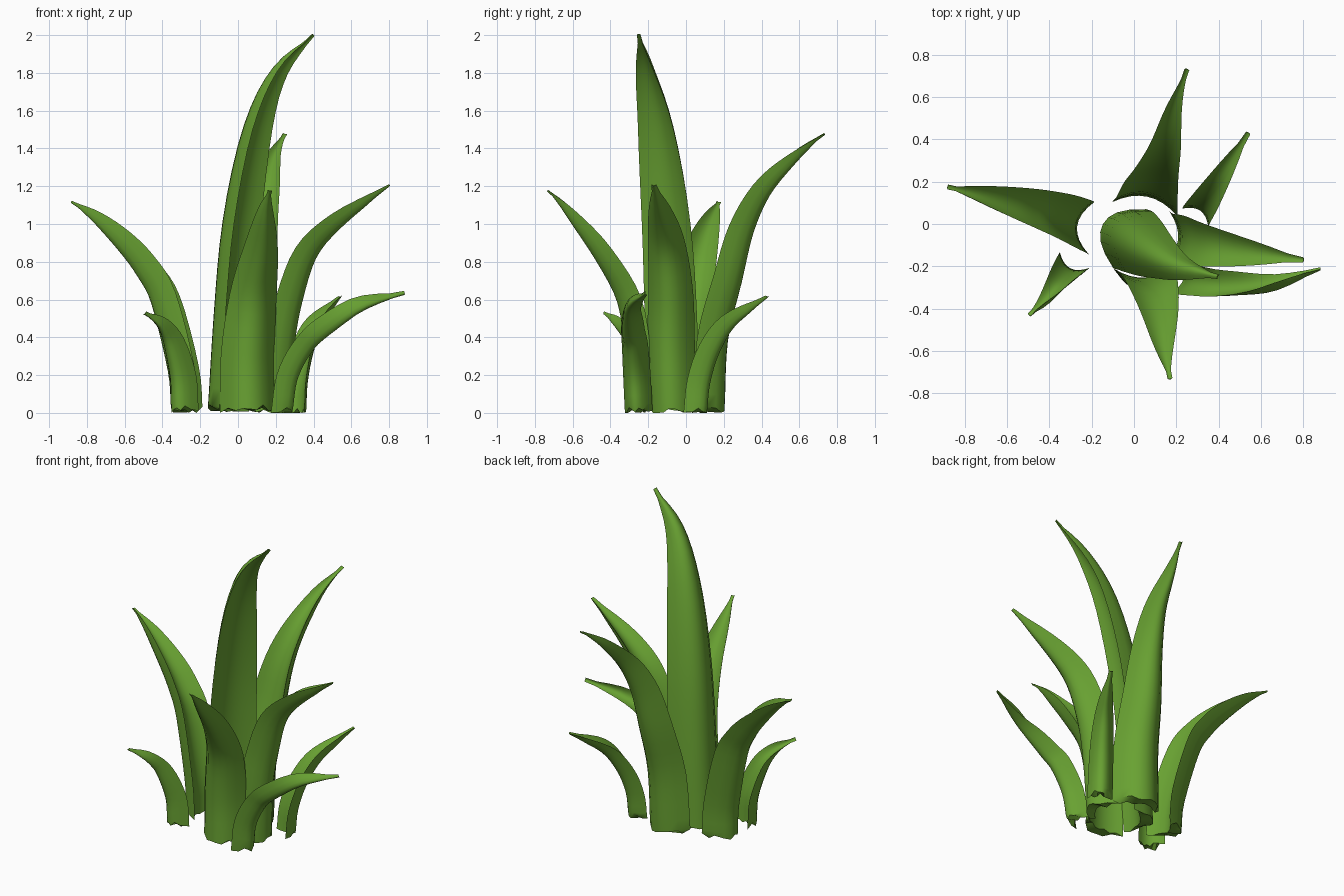
import bpy, bmesh, math, random
from mathutils import Vector

if "Cube" in bpy.data.objects:
    bpy.data.objects.remove(bpy.data.objects["Cube"])

random.seed(4)
green = bpy.data.materials.new("leaf green")
green.diffuse_color = (0.14, 0.36, 0.032, 1)
green.use_nodes = True
green.node_tree.nodes["Principled BSDF"].inputs["Base Color"].default_value = green.diffuse_color


def smooth_path(pts, steps=8):
    """Catmull-Rom curve through the points."""
    p = [Vector(q) for q in pts]
    p = [2 * p[0] - p[1]] + p + [2 * p[-1] - p[-2]]
    out = []
    for a, b, c, d in zip(p, p[1:], p[2:], p[3:]):
        for k in range(steps):
            u = k / steps
            out.append(0.5 * (2 * b + (c - a) * u + (2 * a - 5 * b + 4 * c - d) * u ** 2
                              + (3 * b - a - 3 * c + d) * u ** 3))
    return out + [p[-2]]


def leaf(name, pts, facing, w, power, belly, segs=8):
    """Channelled blade: path runs midway between its two edges, back bulges toward 'facing'."""
    path = smooth_path(pts, 4)
    dist = [0.0]
    for a, b in zip(path, path[1:]):
        dist.append(dist[-1] + (b - a).length)
    ang = math.radians(facing)
    out = Vector((math.cos(ang), math.sin(ang), 0))
    bm = bmesh.new()
    rings = []
    for i, c in enumerate(path):
        t = dist[i] / dist[-1]
        tan = (path[min(i + 1, len(path) - 1)] - path[max(i - 1, 0)]).normalized()
        n = (out - tan * out.dot(tan)).normalized()
        side = tan.cross(n)
        half = max(w * (1 - t ** power), 0.012)
        bulge = max(belly * (1 - t ** 4), 0.01)
        ring = []
        # outer back from edge to edge, then the inner channel back again
        for k in range(segs + 1):
            s = -1 + 2 * k / segs
            ring.append(c + side * s * half + n * bulge * (1 - abs(s) ** 2.2))
        for k in range(segs - 1, 0, -1):
            s = -1 + 2 * k / segs
            ring.append(c + side * s * half + n * bulge * 0.45 * (1 - s * s))
        if i == 0:      # ragged cut foot
            ring = [v + Vector((0, 0, random.uniform(0.0, 0.04))) for v in ring]
        for v in ring:
            v.z = max(v.z, 0.005 if i else 0.0)
        rings.append([bm.verts.new(v) for v in ring])
    m = len(rings[0])
    for a, b in zip(rings, rings[1:]):
        for k in range(m):
            bm.faces.new((a[k], a[(k + 1) % m], b[(k + 1) % m], b[k]))
    # caps as strips joining back and channel
    for r in (rings[0], rings[-1]):
        for k in range(segs):
            quad = [r[k], r[k + 1], r[(m - k - 1) % m], r[(m - k) % m]]
            bm.faces.new(list(dict.fromkeys(quad)))
    bmesh.ops.recalc_face_normals(bm, faces=bm.faces)
    me = bpy.data.meshes.new(name)
    bm.to_mesh(me)
    bm.free()
    me.materials.append(green)
    ob = bpy.data.objects.new(name, me)
    bpy.context.collection.objects.link(ob)
    bpy.context.view_layer.objects.active = ob
    ob.select_set(True)
    bpy.ops.object.shade_smooth_by_angle(angle=math.radians(45))
    ob.select_set(False)


# tall central leaf, curling over its own channel
leaf("tall_centre_leaf", [(-.02, -.07, 0), (.01, -.08, .5), (.05, -.105, 1), (.13, -.16, 1.5),
     (.235, -.215, 1.8), (.4, -.25, 2)], 151, .16, 3.4, .145)
# large outer leaves
leaf("back_leaf", [(.05, .07, 0), (.06, .09, .4), (.08, .17, .72), (.11, .25, 1), (.15, .37, 1.21),
     (.19, .55, 1.37), (.25, .73, 1.48)], 78, .158, 2.0, .135)
leaf("left_leaf", [(-.2, -.02, 0), (-.22, -.01, .25), (-.32, .03, .63), (-.43, .065, .81),
     (-.56, .1, .94), (-.72, .14, 1.05), (-.88, .175, 1.12)], 174, .125, 3.0, .155)
leaf("front_leaf", [(.05, -.2, 0), (.05, -.2, .3), (.08, -.25, .62), (.12, -.4, .87),
     (.145, -.6, 1.08), (.17, -.73, 1.18)], -84, .145, 2.5, .125)
leaf("right_leaf", [(.15, -.07, 0), (.17, -.08, .35), (.22, -.08, .62), (.32, -.1, .88),
     (.5, -.13, 1.05), (.8, -.17, 1.21)], -8, .13, 3, .13)
# small outer leaves
leaf("low_right_leaf", [(.19, -.25, 0), (.22, -.26, .2), (.3, -.27, .36), (.4, -.28, .46),
     (.6, -.27, .57), (.88, -.21, .635)], -12, .075, 3, .1)
leaf("small_back_right_leaf", [(.29, .03, 0), (.3, .05, .18), (.34, .11, .36), (.41, .22, .51),
     (.54, .43, .62)], 55, .075, 2.8, .09)
leaf("small_front_left_leaf", [(-.28, -.17, 0), (-.29, -.18, .2), (-.34, -.24, .39), (-.4, -.32, .48),
     (-.495, -.43, .53)], -117, .08, 2.5, .1)
